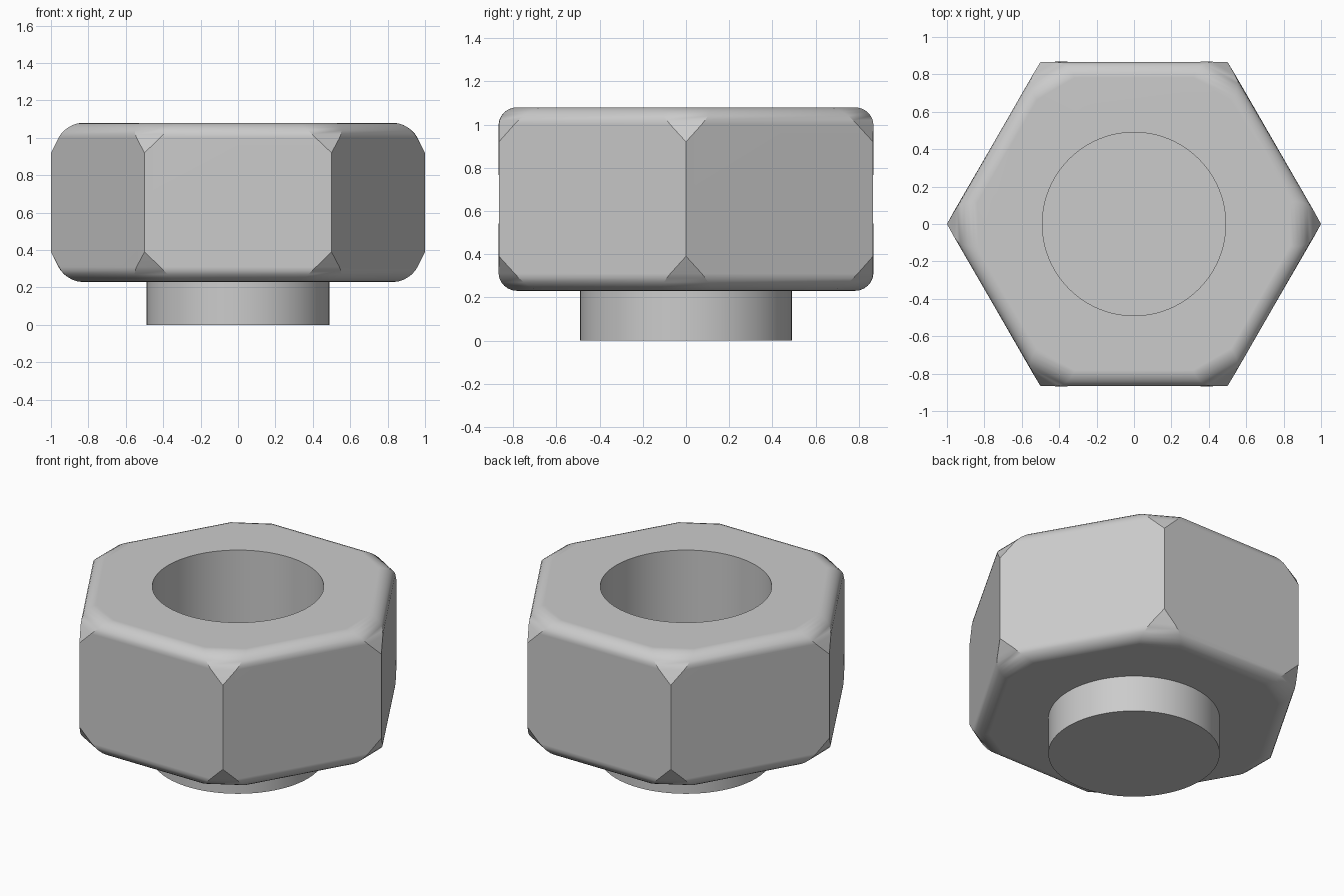
import bpy, bmesh
from math import cos, sin, pi

cube = bpy.data.objects.get("Cube")
if cube:
    bpy.data.objects.remove(cube, do_unlink=True)

BASE, TOP, HOLE = 0.23, 1.08, 0.49

grey = bpy.data.materials.new("plain grey")
grey.use_nodes = True
grey.diffuse_color = (0.6, 0.6, 0.6, 1)
grey.node_tree.nodes["Principled BSDF"].inputs["Base Color"].default_value = (0.6, 0.6, 0.6, 1)


def prism(bm, sides, radius, z0, z1):
    """Add a closed prism whose first corner points along +x."""
    rings = []
    for z in (z0, z1):
        rings.append([bm.verts.new((radius * cos(2 * pi * i / sides),
                                    radius * sin(2 * pi * i / sides), z))
                      for i in range(sides)])
    low, high = rings
    bm.faces.new(low[::-1])
    bm.faces.new(high)
    for i in range(sides):
        j = (i + 1) % sides
        bm.faces.new((low[i], low[j], high[j], high[i]))


def make_object(name, bm):
    bmesh.ops.recalc_face_normals(bm, faces=bm.faces[:])
    mesh = bpy.data.meshes.new(name)
    bm.to_mesh(mesh)
    bm.free()
    mesh.materials.append(grey)
    obj = bpy.data.objects.new(name, mesh)
    bpy.context.collection.objects.link(obj)
    return obj


def activate(obj):
    bpy.ops.object.select_all(action='DESELECT')
    obj.select_set(True)
    bpy.context.view_layer.objects.active = obj


# Hexagonal body: clipped corners, then rounded top and bottom rims
bm = bmesh.new()
prism(bm, 6, 1.0, BASE, TOP)
bmesh.ops.bevel(bm, geom=bm.verts[:], offset=0.16, segments=1,
                profile=0.5, affect='VERTICES')
rims = [e for e in bm.edges
        if all(abs(v.co.z - BASE) < 1e-4 for v in e.verts)
        or all(abs(v.co.z - TOP) < 1e-4 for v in e.verts)]
bmesh.ops.bevel(bm, geom=rims, offset=0.085, offset_type='OFFSET',
                segments=6, profile=0.5, affect='EDGES', clamp_overlap=False)
body = make_object("hex_body", bm)

# Round hole through the body
bm = bmesh.new()
prism(bm, 96, HOLE, BASE - 0.3, TOP + 0.3)
cutter = make_object("hole_cutter", bm)
cutter.hide_render = True
activate(body)
cut = body.modifiers.new("hole", 'BOOLEAN')
cut.operation = 'DIFFERENCE'
cut.solver = 'EXACT'
cut.object = cutter
bpy.ops.object.modifier_apply(modifier=cut.name)
bpy.data.objects.remove(cutter, do_unlink=True)

# Round stub that closes the hole and stands below the body
bm = bmesh.new()
prism(bm, 96, HOLE, 0, BASE)
stub = make_object("round_stub", bm)

# Smooth curves, crisp creases
for obj in (body, stub):
    activate(obj)
    bpy.ops.object.shade_smooth_by_angle(angle=pi / 6)
    weighted = obj.modifiers.new("even_shading", 'WEIGHTED_NORMAL')
    weighted.keep_sharp = True
